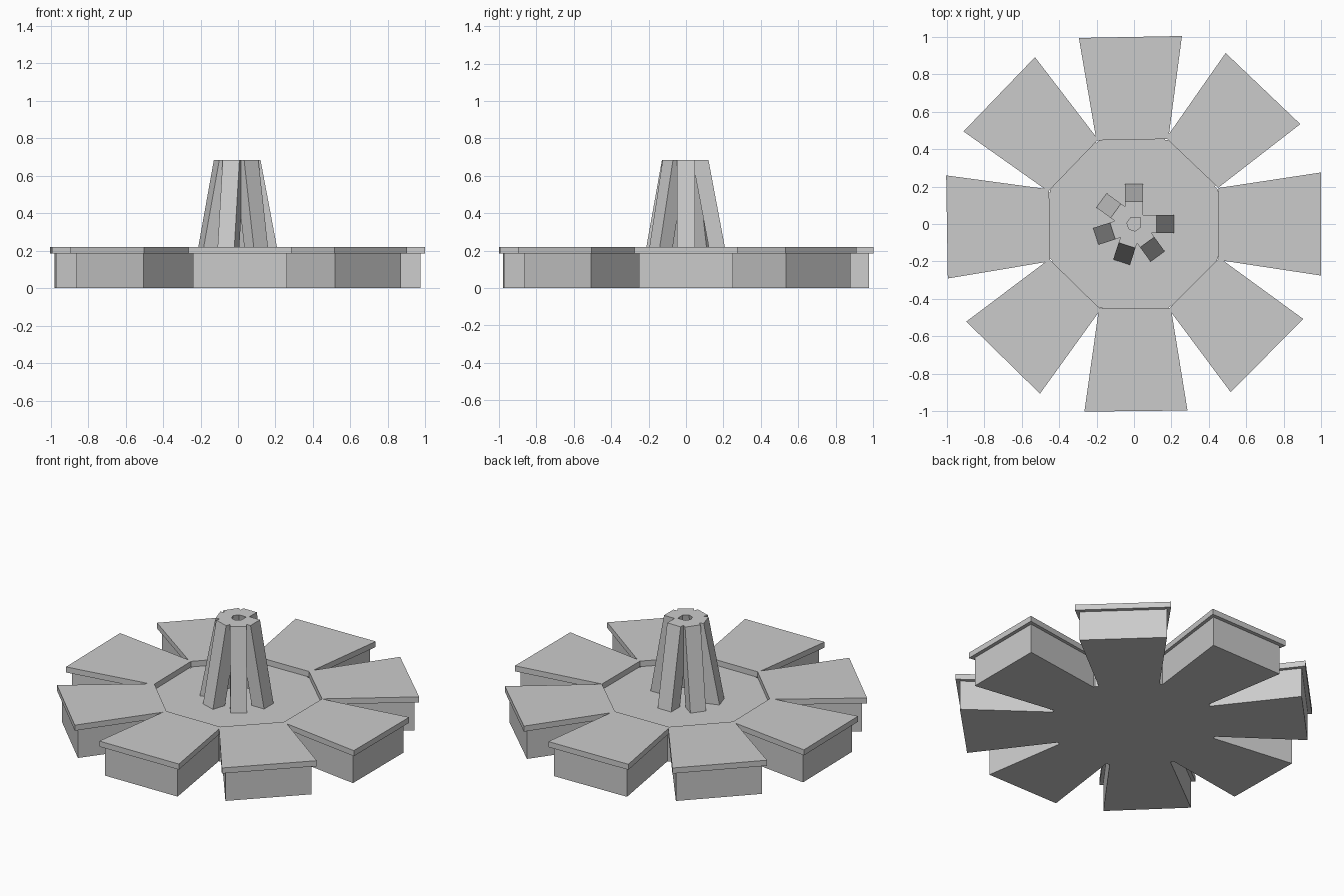
import bpy, bmesh
from math import radians, cos, sin, pi
from mathutils import Matrix

cube = bpy.data.objects.get("Cube")
if cube:
    bpy.data.objects.remove(cube, do_unlink=True)

grey = bpy.data.materials.new("plain grey")
grey.use_nodes = True
colour = (0.6, 0.6, 0.6, 1)
grey.diffuse_color = colour
grey.node_tree.nodes["Principled BSDF"].inputs["Base Color"].default_value = colour


def loft(name, lower, upper, angle=0):
    """Solid between two matching outlines, turned about the z axis."""
    bm = bmesh.new()
    a = [bm.verts.new(p) for p in lower]
    b = [bm.verts.new(p) for p in upper]
    bm.faces.new(a[::-1])
    bm.faces.new(b)
    for i in range(len(a)):
        j = (i + 1) % len(a)
        bm.faces.new((a[i], a[j], b[j], b[i]))
    bmesh.ops.rotate(bm, verts=bm.verts, matrix=Matrix.Rotation(radians(angle), 3, "Z"))
    bmesh.ops.recalc_face_normals(bm, faces=bm.faces)
    mesh = bpy.data.meshes.new(name)
    bm.to_mesh(mesh)
    bm.free()
    mesh.materials.append(grey)
    obj = bpy.data.objects.new(name, mesh)
    bpy.context.collection.objects.link(obj)
    return obj


def wedge(r0, w0, r1, w1, z):
    """Four-cornered outline pointing along +x, with half widths w0 and w1."""
    return [(r0, -w0, z), (r1, -w1, z), (r1, w1, z), (r0, w0, z)]


FLOOR, TOP = 0.185, 0.22

# Eight-sided central floor
R = 0.447 / cos(pi / 8)
ring = [(R * cos(pi / 8 + i * pi / 4), R * sin(pi / 8 + i * pi / 4)) for i in range(8)]
loft("central_floor", [(x, y, 0) for x, y in ring], [(x, y, FLOOR) for x, y in ring])

# Eight radiating blocks, each with an overhanging slab; slightly uneven turns
for i, turn in enumerate((0, 1.4, 1.1, 1.1, 0.9, 0.6, 0.6, 0.3)):
    angle = 45 * i + turn
    loft(f"arm_block_{i + 1}", wedge(0.42, 0.17, 0.975, 0.25, 0),
         wedge(0.42, 0.17, 0.975, 0.25, FLOOR), angle)
    loft(f"arm_slab_{i + 1}", wedge(0.45, 0.192, 0.998, 0.275, FLOOR),
         wedge(0.45, 0.192, 0.998, 0.275, TOP), angle)

# Six leaning legs meeting in a tower, with a wide gap on one side
for i in range(6):
    loft(f"tower_leg_{i + 1}", wedge(0.13, 0.047, 0.216, 0.047, FLOOR - 0.01),
         wedge(0.034, 0.047, 0.12, 0.047, 0.685), 90 + 54 * i)
